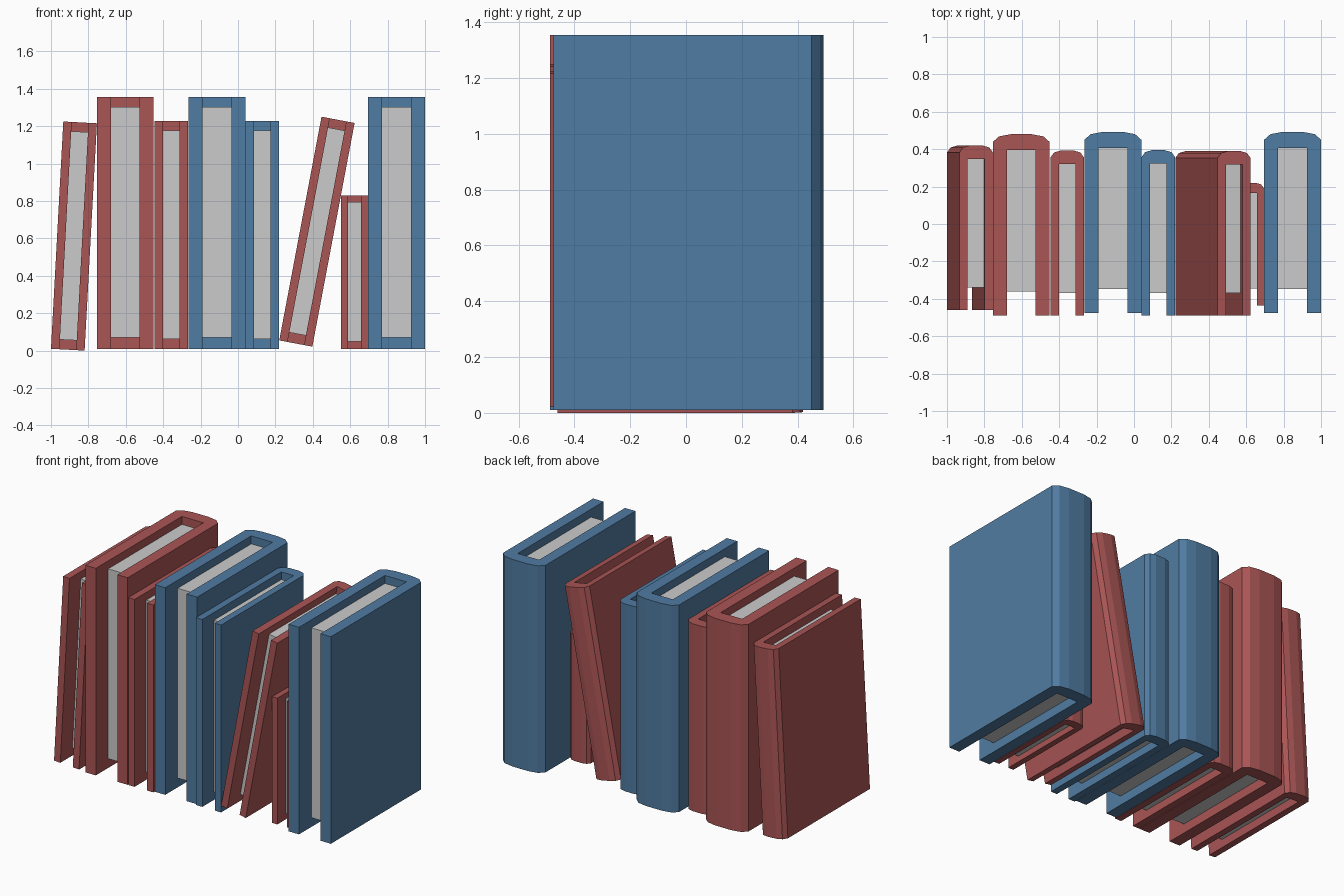
import bpy
from math import radians

if "Cube" in bpy.data.objects:
    bpy.data.objects.remove(bpy.data.objects["Cube"])


def material(name, color):
    m = bpy.data.materials.new(name)
    m.diffuse_color = color
    m.use_nodes = True
    m.node_tree.nodes["Principled BSDF"].inputs["Base Color"].default_value = m.diffuse_color
    return m


RED = material("red_cover", (0.40, 0.09, 0.09, 1))
BLUE = material("blue_cover", (0.08, 0.20, 0.36, 1))


def prism(name, outline, z0, z1, loc, lean, mat=None):
    """Extrude a flat outline upwards, then place and lean it."""
    n = len(outline)
    verts = [(x, y, z) for z in (z0, z1) for x, y in outline]
    faces = [list(range(n))[::-1], list(range(n, 2 * n))]
    faces += [(i, (i + 1) % n, n + (i + 1) % n, n + i) for i in range(n)]
    mesh = bpy.data.meshes.new(name)
    mesh.from_pydata(verts, [], faces)
    ob = bpy.data.objects.new(name, mesh)
    bpy.context.collection.objects.link(ob)
    ob.location = loc
    ob.rotation_euler.y = radians(lean)
    if mat:
        mesh.materials.append(mat)


def book(i, x, z, size, y0, y1, mat, lean=0):
    width, height, page_half, low, high, page_front, wall = size
    h, d = width / 2, y1 - y0
    inner = y1 - wall
    # right half of the U-shaped cover, from inside corner round to spine
    half = [(page_half, inner), (page_half, y0), (h, y0),
            (h, y1 - 0.043 * d), (h * 0.78, y1 - 0.012 * d), (h * 0.37, y1)]
    cover = half + [(-px, py) for px, py in reversed(half)]
    loc = (x, 0, z)
    prism(f"book_{i}_cover", cover, 0, height, loc, lean, mat)
    # page block, recessed at top, bottom and front
    p0 = y0 + page_front
    pages = [(-page_half, p0), (page_half, p0), (page_half, inner), (-page_half, inner)]
    prism(f"book_{i}_pages", pages, low, height - high, loc, lean)


# width, height, page half width, bottom inset, top inset, front inset, spine wall
LARGE = (0.304, 1.345, 0.077, 0.06, 0.052, 0.127, 0.085)
MEDIUM = (0.18, 1.217, 0.045, 0.052, 0.05, 0.12, 0.072)
SMALL = (0.145, 0.82, 0.035, 0.038, 0.035, 0.09, 0.055)

# x, z, size, front y, spine y, colour, lean
BOOKS = [
    (-0.910, 0.005, MEDIUM, -0.46, 0.42, RED, 3.1),
    (-0.603, 0.01, LARGE, -0.488, 0.48, RED),
    (-0.357, 0.01, MEDIUM, -0.488, 0.393, RED),
    (-0.113, 0.01, LARGE, -0.475, 0.492, BLUE),
    (0.130, 0.01, MEDIUM, -0.488, 0.395, BLUE),
    (0.309, 0.038, MEDIUM, -0.488, 0.39, RED, 10.7),
    (0.622, 0.01, SMALL, -0.435, 0.22, RED),
    (0.848, 0.01, LARGE, -0.475, 0.492, BLUE),
]
for i, b in enumerate(BOOKS, 1):
    book(i, *b)
